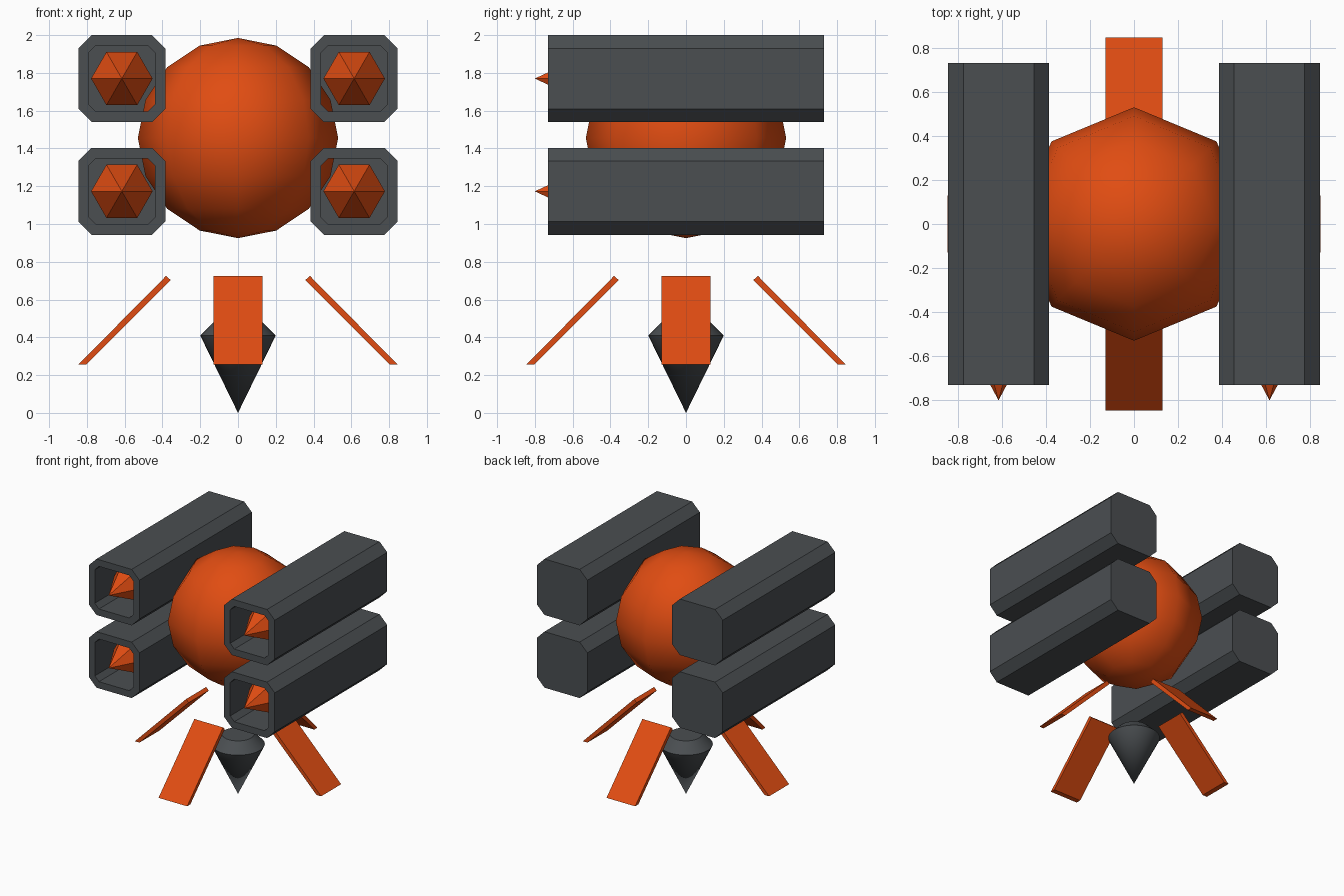
import bpy
import bmesh
from math import pi
from mathutils import Matrix, Vector

if "Cube" in bpy.data.objects:
    bpy.data.objects.remove(bpy.data.objects["Cube"], do_unlink=True)


def make_material(name, color):
    mat = bpy.data.materials.new(name)
    mat.use_nodes = True
    mat.diffuse_color = color
    mat.node_tree.nodes["Principled BSDF"].inputs["Base Color"].default_value = color
    return mat


orange = make_material("burnt orange", (0.75, 0.073, 0.006, 1))
grey = make_material("slate grey", (0.069, 0.077, 0.083, 1))


def finish(bm, name, mat, smooth=False):
    bmesh.ops.recalc_face_normals(bm, faces=bm.faces)
    mesh = bpy.data.meshes.new(name)
    bm.to_mesh(mesh)
    bm.free()
    mesh.materials.append(mat)
    obj = bpy.data.objects.new(name, mesh)
    bpy.context.collection.objects.link(obj)
    if smooth:
        for poly in mesh.polygons:
            poly.use_smooth = True
    return obj


def prism(profile, half_length):
    """Extrude an xz outline along y; returns the bmesh and its front face."""
    bm = bmesh.new()
    front = bm.faces.new([bm.verts.new((x, -half_length, z)) for x, z in profile])
    copy = bmesh.ops.extrude_face_region(bm, geom=[front], use_keep_orig=True)
    verts = [g for g in copy["geom"] if isinstance(g, bmesh.types.BMVert)]
    bmesh.ops.translate(bm, verts=verts, vec=(0, 2 * half_length, 0))
    bmesh.ops.recalc_face_normals(bm, faces=bm.faces)
    bm.faces.ensure_lookup_table()
    return bm, min(bm.faces, key=lambda f: f.calc_center_median().y)


# Round central body
bm = bmesh.new()
bmesh.ops.create_uvsphere(bm, u_segments=8, v_segments=8, radius=0.53,
                          matrix=Matrix.Translation((0, 0, 1.455)))
finish(bm, "central_sphere", orange, smooth=True)

# Four hollow launch tubes, each with a six-sided warhead
HALF, CUT, LENGTH, WALL = 0.23, 0.07, 0.73, 0.055
a, b = HALF, HALF - CUT
octagon = [(b, a), (a, b), (a, -b), (b, -a), (-b, -a), (-a, -b), (-a, b), (-b, a)]

for side, x in (("left", 0.615), ("right", -0.615)):
    for level, z in (("upper", 1.77), ("lower", 1.173)):
        place = Vector((x, 0, z))
        bm, front = prism(octagon, LENGTH)
        bmesh.ops.inset_region(bm, faces=[front], thickness=WALL, use_even_offset=True)
        # sink the inset face to leave an open tube
        sunk = bmesh.ops.extrude_discrete_faces(bm, faces=[front])["faces"][0]
        bmesh.ops.translate(bm, verts=sunk.verts, vec=(0, 2 * LENGTH - WALL, 0))
        tube = finish(bm, f"{level}_{side}_tube", grey)
        tube.location = place

        bm = bmesh.new()
        bmesh.ops.create_cone(bm, cap_ends=True, segments=6, radius1=0.163,
                              radius2=0, depth=0.305,
                              matrix=Matrix.Rotation(pi / 2, 4, "X")
                              @ Matrix.Rotation(pi / 2, 4, "Z"))
        # turn so that two corners point sideways
        if max(v.co.x for v in bm.verts) < 0.16:
            bmesh.ops.rotate(bm, verts=bm.verts, cent=(0, 0, 0),
                             matrix=Matrix.Rotation(pi / 6, 3, "Y"))
        warhead = finish(bm, f"{level}_{side}_warhead", orange)
        warhead.location = place + Vector((0, -0.648, 0))

# Four sloping fins around the thruster
fin_outline = [(0.381, 0.725), (0.846, 0.255), (0.804, 0.255), (0.356, 0.703)]
for i, name in enumerate(("left", "back", "right", "front")):
    bm, _ = prism(fin_outline, 0.13)
    fin = finish(bm, f"{name}_fin", orange)
    fin.rotation_euler.z = i * pi / 2

# Pointed thruster with a sloped shoulder and flat top
bm = bmesh.new()
outline = [(0, 0, 0), (0.2, 0, 0.41), (0.12, 0, 0.49), (0, 0, 0.49)]
verts = [bm.verts.new(p) for p in outline]
edges = [bm.edges.new(pair) for pair in zip(verts, verts[1:])]
bmesh.ops.spin(bm, geom=verts + edges, cent=(0, 0, 0), axis=(0, 0, 1),
               angle=2 * pi, steps=32)
bmesh.ops.remove_doubles(bm, verts=bm.verts, dist=0.0005)
thruster = finish(bm, "thruster_cone", grey)
bpy.ops.object.select_all(action="DESELECT")
thruster.select_set(True)
bpy.context.view_layer.objects.active = thruster
bpy.ops.object.shade_smooth_by_angle(angle=pi / 6)
